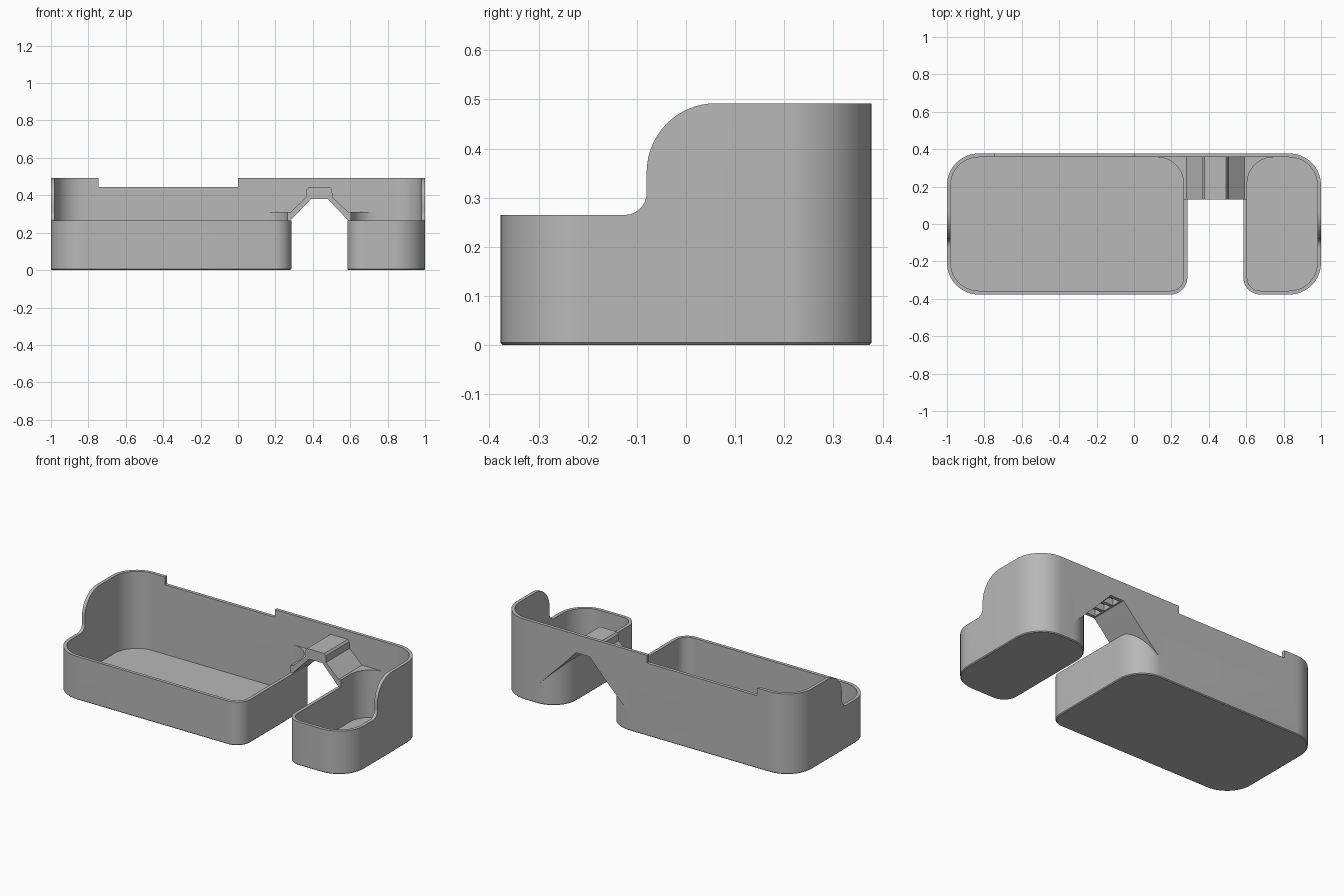
import bpy, bmesh
from math import sin, cos, pi

start = bpy.data.objects.get("Cube")
if start:
    bpy.data.objects.remove(start, do_unlink=True)

grey = bpy.data.materials.new("plain grey")
grey.use_nodes = True
COLOUR = (0.48, 0.48, 0.48, 1)
grey.diffuse_color = COLOUR
grey.node_tree.nodes["Principled BSDF"].inputs["Base Color"].default_value = COLOUR

Y, WALL, FLOOR, RIM, TOP = 0.377, 0.02, 0.02, 0.265, 0.492


def arc(cx, cy, r, a0, a1, n=16):
    """Points on an arc, angles in quarter turns."""
    return [(cx + r * cos(pi / 2 * (a0 + (a1 - a0) * i / n)),
             cy + r * sin(pi / 2 * (a0 + (a1 - a0) * i / n))) for i in range(n + 1)]


def rounded(x0, x1, y0, y1, radii):
    """Rounded rectangle; radii run front left, front right, back right, back left of the plan."""
    a, b, c, d = radii
    return (arc(x0 + a, y0 + a, a, 2, 3) + arc(x1 - b, y0 + b, b, 3, 4)
            + arc(x1 - c, y1 - c, c, 0, 1) + arc(x0 + d, y1 - d, d, 1, 2))


def prism(name, points, lo, hi, axis="z", bevel=0):
    """Extrude a flat outline between lo and hi along an axis."""
    place = {"x": lambda p, t: (t, p[0], p[1]),
             "y": lambda p, t: (p[0], t, p[1]),
             "z": lambda p, t: (p[0], p[1], t)}[axis]
    bm = bmesh.new()
    a = [bm.verts.new(place(p, lo)) for p in points]
    b = [bm.verts.new(place(p, hi)) for p in points]
    base = bm.faces.new(a)
    bm.faces.new(b)
    for i in range(len(a)):
        j = (i + 1) % len(a)
        bm.faces.new((a[i], a[j], b[j], b[i]))
    bmesh.ops.recalc_face_normals(bm, faces=bm.faces[:])
    if bevel:
        bmesh.ops.bevel(bm, geom=list(base.edges), offset=bevel, segments=1, affect="EDGES")
    mesh = bpy.data.meshes.new(name)
    bm.to_mesh(mesh)
    bm.free()
    mesh.materials.append(grey)
    obj = bpy.data.objects.new(name, mesh)
    bpy.context.collection.objects.link(obj)
    return obj


def box(name, x0, x1, y0, y1, z0, z1):
    return prism(name, [(x0, y0), (x1, y0), (x1, y1), (x0, y1)], z0, z1)


def finish(obj, cutters=()):
    """Cut the part and smooth its rounded faces."""
    bpy.ops.object.select_all(action="DESELECT")
    obj.select_set(True)
    bpy.context.view_layer.objects.active = obj
    for c in cutters:
        m = obj.modifiers.new("cut", "BOOLEAN")
        m.operation, m.solver, m.object = "DIFFERENCE", "EXACT", c
        bpy.ops.object.modifier_apply(modifier=m.name)
    bpy.ops.object.shade_smooth_by_angle(angle=pi / 6)


# Plan outlines of the two trays, outside and inside
trays = {"large_tray": (-1, 0.285, (0.17, 0.09, 0.16, 0.17)),
         "small_tray": (0.585, 1, (0.09, 0.17, 0.17, 0.16))}

# Cutter for the swept ends: low front, small fillet, big shoulder curve
sweep = ([(-1, RIM)] + arc(-0.125, RIM + 0.045, 0.045, 3, 4)
         + arc(0.06, TOP - 0.14, 0.14, 2, 1) + [(0.06, 1), (-1, 1)])
sweep_cutter = prism("sweep_cutter", sweep, -1.2, 1.2, "x")
middle_cutter = box("middle_cutter", -0.8, 0.8, -0.6, 0.6, RIM, 1)
helpers = [sweep_cutter, middle_cutter]
hollows = []

# Trays with tall outer ends
for name, (x0, x1, radii) in trays.items():
    outer = prism(name, rounded(x0, x1, -Y, Y, radii), 0, TOP, bevel=0.005)
    inner = rounded(x0 + WALL, x1 - WALL, -Y + WALL, Y - WALL, [r - WALL for r in radii])
    hollow = prism(name + "_hollow", inner, FLOOR, 1)
    hollows.append(hollow)
    finish(outer, [hollow, sweep_cutter, middle_cutter])

# Arched bridge joining the trays, with tails filling behind the round corners
MID, TAIL = 0.435, 0.31
half_top = [(TAIL, 0.31), (0.155, 0.31), (0.07, 0.39), (0.068, 0.43), (0.058, 0.442)]
half_under = [(0.045, 0.38), (0.15, 0.27), (TAIL, 0.11)]
top_line = [(MID - x, z) for x, z in half_top] + [(MID + x, z) for x, z in reversed(half_top)]
under_line = ([(MID + x, z) for x, z in reversed(half_under)]
              + [(MID - x, z) for x, z in half_under])
bridge = prism("bridge", top_line + under_line, 0.13, Y, "y")
pockets = [box("pocket", MID - 0.035, MID + 0.035, y, y + 0.055, 0.3, 0.42)
           for y in (0.15, 0.225, 0.3)]
finish(bridge, hollows + pockets)

# Upper back wall with the long notch, resting on the trays and the bridge
wall = ([(-0.8, RIM), (MID - TAIL, RIM)] + top_line
        + [(MID + TAIL, RIM), (0.8, RIM), (0.8, TOP), (0, TOP), (0, 0.445),
           (-0.745, 0.445), (-0.745, TOP), (-0.8, TOP)])
finish(prism("back_wall", wall, Y - WALL, Y, "y"))

for h in helpers + hollows + pockets:
    bpy.data.objects.remove(h, do_unlink=True)
